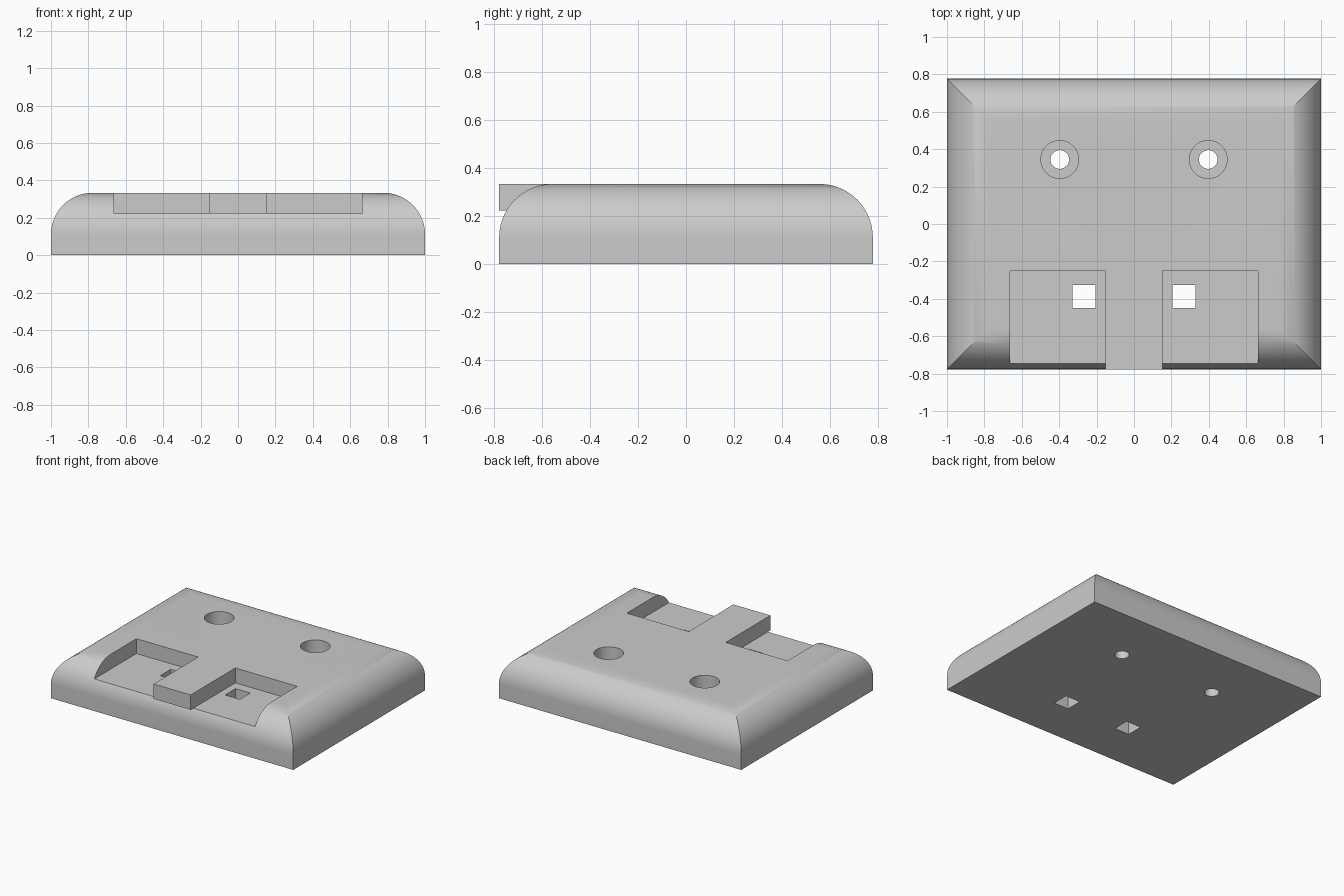
import bpy
import bmesh
import math

if "Cube" in bpy.data.objects:
    bpy.data.objects.remove(bpy.data.objects["Cube"], do_unlink=True)

HALF_X, HALF_Y, HEIGHT = 1.0, 0.777, 0.333
RADIUS = 0.222
POCKET_FLOOR = 0.222
STEPS = 20

grey = bpy.data.materials.new("plain grey")
grey.use_nodes = True
grey.diffuse_color = (0.6, 0.6, 0.6, 1)
grey.node_tree.nodes["Principled BSDF"].inputs["Base Color"].default_value = (0.6, 0.6, 0.6, 1)


def add_object(name, bm):
    bmesh.ops.recalc_face_normals(bm, faces=bm.faces)
    mesh = bpy.data.meshes.new(name)
    bm.to_mesh(mesh)
    bm.free()
    mesh.materials.append(grey)
    obj = bpy.data.objects.new(name, mesh)
    bpy.context.collection.objects.link(obj)
    return obj


def box(name, x, y, z):
    bm = bmesh.new()
    bmesh.ops.create_cube(bm, size=1)
    for v in bm.verts:
        for axis, (low, high) in enumerate((x, y, z)):
            v.co[axis] = low if v.co[axis] < 0 else high
    return add_object(name, bm)


def cylinder(name, x, y, radius, bottom, top):
    bm = bmesh.new()
    bmesh.ops.create_cone(bm, cap_ends=True, segments=48,
                          radius1=radius, radius2=radius, depth=top - bottom)
    bmesh.ops.translate(bm, verts=bm.verts, vec=(x, y, (top + bottom) / 2))
    return add_object(name, bm)


def combine(target, tool, operation):
    mod = target.modifiers.new(tool.name, "BOOLEAN")
    mod.operation = operation
    mod.solver = "EXACT"
    mod.object = tool
    bpy.context.view_layer.objects.active = target
    bpy.ops.object.modifier_apply(modifier=mod.name)
    bpy.data.objects.remove(tool, do_unlink=True)


# Plate: stacked rectangles give rounded sides that meet in mitred corners
bm = bmesh.new()
levels = [(0, 0)]
for i in range(STEPS + 1):
    a = math.pi / 2 * i / STEPS
    levels.append((RADIUS * (1 - math.cos(a)), HEIGHT - RADIUS * (1 - math.sin(a))))
rings = []
for inset, z in levels:
    x, y = HALF_X - inset, HALF_Y - inset
    rings.append([bm.verts.new((sx * x, sy * y, z))
                  for sx, sy in ((-1, -1), (1, -1), (1, 1), (-1, 1))])
for low, high in zip(rings, rings[1:]):
    for i in range(4):
        j = (i + 1) % 4
        bm.faces.new((low[i], low[j], high[j], high[i]))
bm.faces.new(rings[0])
bm.faces.new(rings[-1])
plate = add_object("mounting_plate", bm)

# Front recess, with the square-ended tongue put back in its middle
combine(plate, box("recess", (-0.664, 0.664), (-1, -0.25), (POCKET_FLOOR, 1)), "DIFFERENCE")
combine(plate, box("tongue", (-0.153, 0.153), (-HALF_Y, -0.2), (POCKET_FLOOR - 0.0001, HEIGHT)), "UNION")

# Square slots and counterbored screw holes on both sides
for side in (-1, 1):
    slot_x = sorted((side * 0.207, side * 0.329))
    combine(plate, box("slot", slot_x, (-0.448, -0.325), (-1, 1)), "DIFFERENCE")
    combine(plate, cylinder("screw_hole", side * 0.397, 0.345, 0.05, -1, 1), "DIFFERENCE")
    combine(plate, cylinder("counterbore", side * 0.397, 0.345, 0.101, 0.17, 1), "DIFFERENCE")

bpy.ops.object.select_all(action="DESELECT")
plate.select_set(True)
bpy.context.view_layer.objects.active = plate
bpy.ops.object.shade_smooth_by_angle(angle=math.radians(25))
